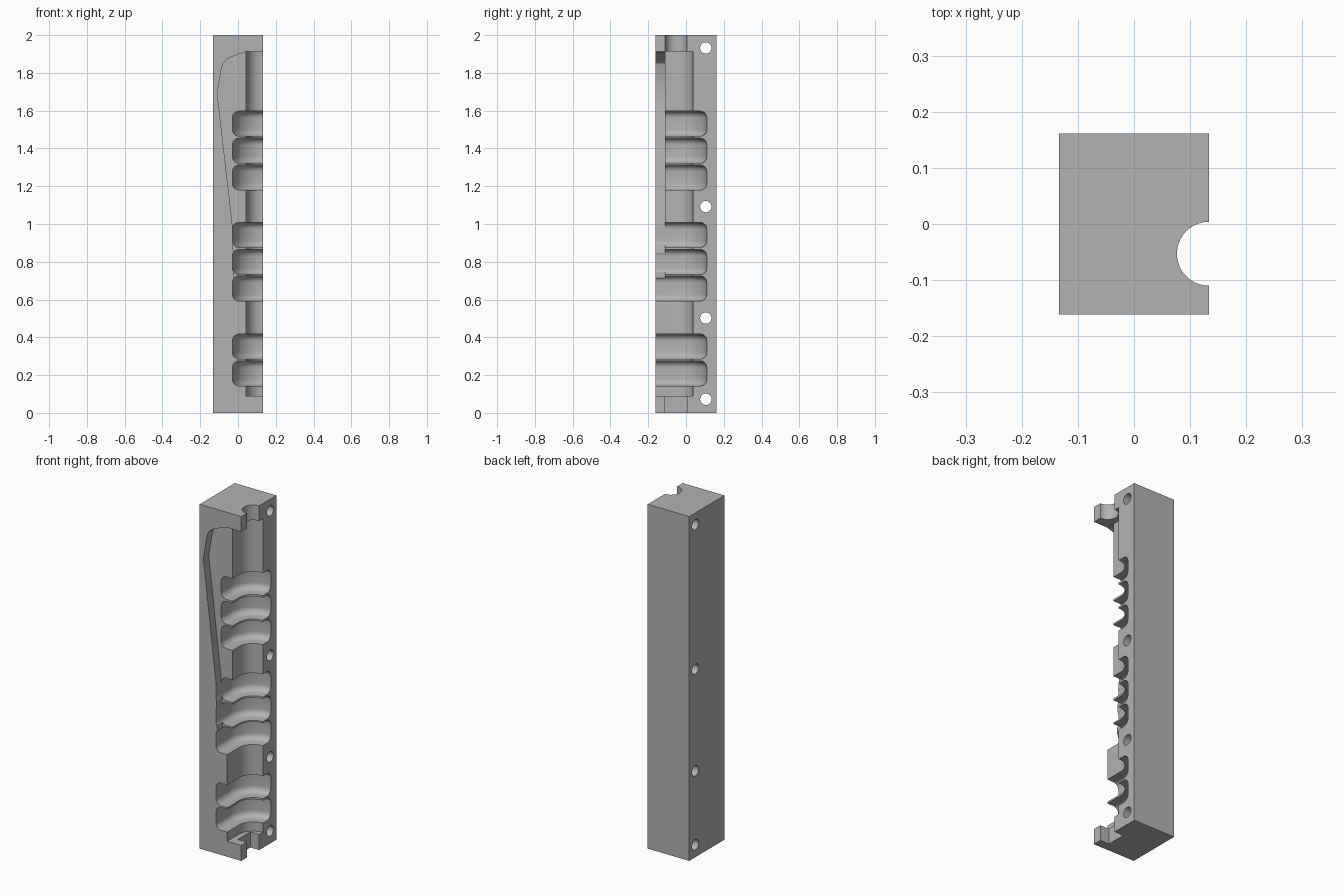
import bpy, bmesh
from math import sin, cos, pi, radians

cube = bpy.data.objects.get("Cube")
if cube:
    bpy.data.objects.remove(cube, do_unlink=True)

W, D, H = 0.267, 0.322, 2.0      # block size
CX, CY = W / 2, -0.053           # axis of the cavity, on the parting face

grey = bpy.data.materials.new("plain grey")
grey.use_nodes = True
grey.diffuse_color = (0.45, 0.45, 0.45, 1)
grey.node_tree.nodes["Principled BSDF"].inputs["Base Color"].default_value = grey.diffuse_color


def finish(name, bm):
    bmesh.ops.recalc_face_normals(bm, faces=bm.faces)
    mesh = bpy.data.meshes.new(name)
    bm.to_mesh(mesh)
    bm.free()
    mesh.materials.append(grey)
    obj = bpy.data.objects.new(name, mesh)
    bpy.context.collection.objects.link(obj)
    return obj


def loft(bm, loops):
    """Closed solid through a stack of equal point loops."""
    rows = [[bm.verts.new(p) for p in loop] for loop in loops]
    n = len(rows[0])
    for a, b in zip(rows, rows[1:]):
        for i in range(n):
            j = (i + 1) % n
            bm.faces.new((a[i], a[j], b[j], b[i]))
    bm.faces.new(rows[0][::-1])
    bm.faces.new(rows[-1])


def box(bm, x0, x1, y0, y1, z0, z1):
    loft(bm, [[(x0, y0, z), (x1, y0, z), (x1, y1, z), (x0, y1, z)] for z in (z0, z1)])


def channel(r, z, steps=20):
    """Quarter round at the back, straight walls out through the front."""
    arc = [(CX - r * sin(a), CY + r * cos(a), z)
           for a in (pi / 2 * i / steps for i in range(steps + 1))]
    return [(CX + 0.1, CY + r, z)] + arc + [(CX - r, -0.4, z), (CX + 0.1, -0.4, z)]


def cylinder(bm, axis, centre, r, lo, hi, n=40):
    loops = []
    for t in (lo, hi):
        ring = [(r * cos(2 * pi * i / n), r * sin(2 * pi * i / n)) for i in range(n)]
        if axis == "z":
            loops.append([(centre[0] + u, centre[1] + v, t) for u, v in ring])
        else:
            loops.append([(t, centre[0] + u, centre[1] + v) for u, v in ring])
    loft(bm, loops)


# Solid block
bm = bmesh.new()
box(bm, -W / 2, W / 2, -D / 2, D / 2, 0, H)
block = finish("mould_block", bm)
cutters = []

# Shallow lever pocket in the front
bm = bmesh.new()
outline = [(0.3, 1.91), (0.04, 1.91), (0.0, 1.898), (-0.055, 1.875), (-0.08, 1.85),
           (-0.09, 1.81), (-0.11, 1.69), (-0.1, 1.61), (-0.03, 1.0), (-0.02, 0.71), (0.3, 0.71)]
loft(bm, [[(x, y, z) for x, z in outline] for y in (-0.3, -0.112)])
cutters.append(finish("pocket_cutter", bm))

# Main core channel
bm = bmesh.new()
loft(bm, [channel(0.09, z) for z in (0.09, 1.912)])
cutters.append(finish("core_cutter", bm))

# Wide rounded grooves in groups along the core
bm = bmesh.new()
R, F, HEIGHT = 0.163, 0.035, 0.132
for z0 in (0.143, 0.285, 0.593, 0.733, 0.876, 1.18, 1.322, 1.465):
    angles = [pi / 2 * i / 8 for i in range(9)]
    low = [(R - F + F * sin(a), z0 + F - F * cos(a)) for a in angles]
    high = [(r, 2 * z0 + HEIGHT - z) for r, z in reversed(low)]
    loft(bm, [channel(r, z) for r, z in low + high])
cutters.append(finish("groove_cutter", bm))

# Round opening in the top, square opening in the bottom
bm = bmesh.new()
cylinder(bm, "z", (CX, CY), 0.057, 1.8, 2.1)
cutters.append(finish("top_opening_cutter", bm))
bm = bmesh.new()
box(bm, CX - 0.057, CX + 0.1, CY - 0.057, CY + 0.057, -0.1, 0.15)
cutters.append(finish("bottom_opening_cutter", bm))

# Pin holes through the sides
bm = bmesh.new()
for z in (0.072, 0.502, 1.092, 1.932):
    cylinder(bm, "x", (0.105, z), 0.03, -0.3, 0.3)
cutters.append(finish("pin_hole_cutter", bm))

# Carve the block, then drop the cutters
for c in cutters:
    c.hide_render = True
    mod = block.modifiers.new(c.name, "BOOLEAN")
    mod.operation = "DIFFERENCE"
    mod.solver = "EXACT"
    mod.object = c
bpy.context.view_layer.update()
carved = bpy.data.meshes.new_from_object(
    block.evaluated_get(bpy.context.evaluated_depsgraph_get()))
block.modifiers.clear()
block.data = carved
carved.materials.clear()
carved.materials.append(grey)
for p in carved.polygons:
    p.material_index = 0
for c in cutters:
    bpy.data.objects.remove(c, do_unlink=True)

bpy.ops.object.select_all(action="DESELECT")
block.select_set(True)
bpy.context.view_layer.objects.active = block
bpy.ops.object.shade_smooth_by_angle(angle=radians(30))
